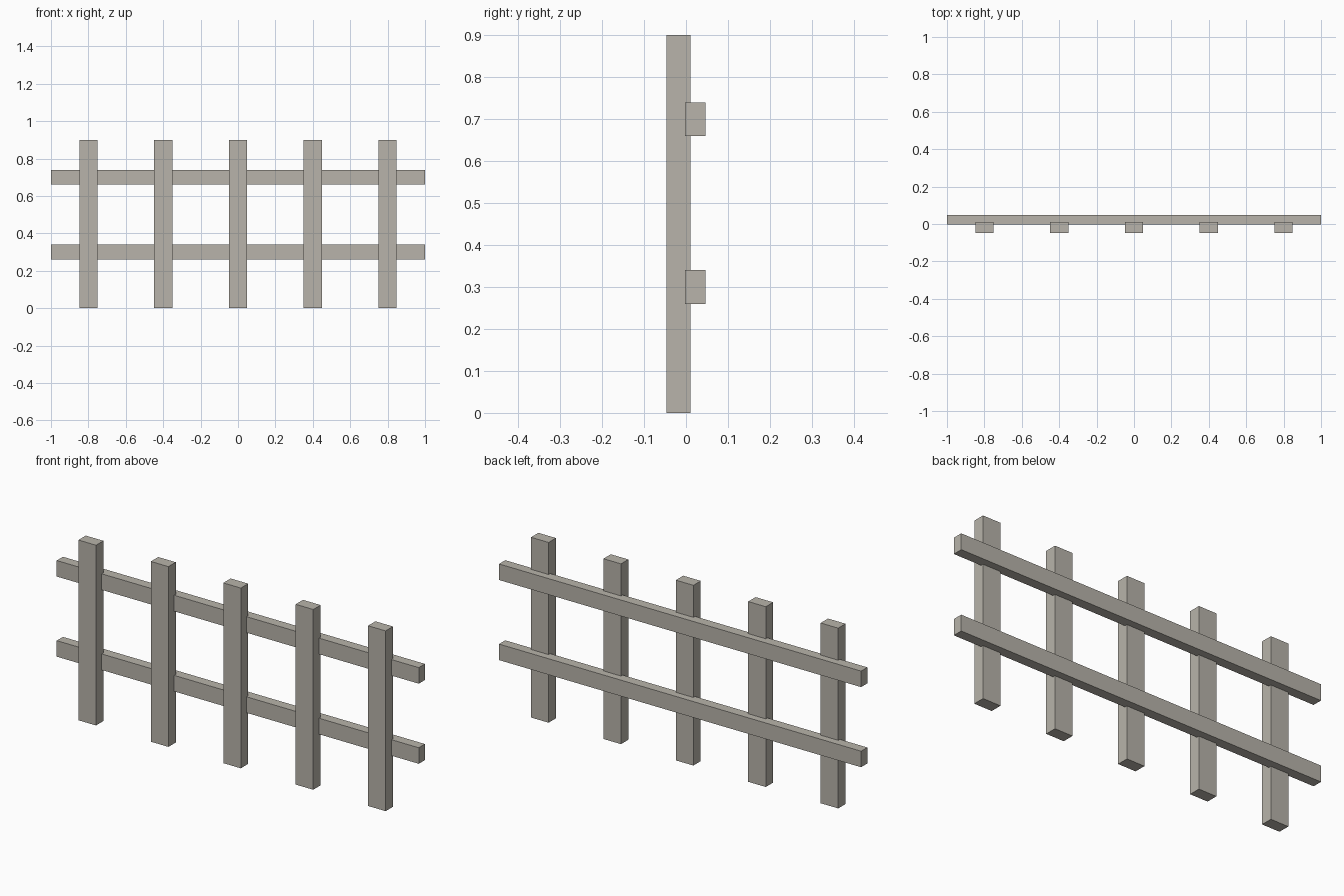
import bpy

cube = bpy.data.objects.get("Cube")
if cube:
    bpy.data.objects.remove(cube, do_unlink=True)

# Weathered grey wood
wood = bpy.data.materials.new("weathered_wood")
wood.use_nodes = True
colour = (0.48, 0.455, 0.405, 1)
wood.diffuse_color = colour
wood.node_tree.nodes["Principled BSDF"].inputs["Base Color"].default_value = colour


def board(name, centre, size):
    """Add a plain rectangular board."""
    bpy.ops.mesh.primitive_cube_add(size=1, location=centre)
    obj = bpy.context.object
    obj.name = name
    obj.scale = size
    bpy.ops.object.transform_apply(location=False, rotation=False, scale=True)
    obj.data.materials.append(wood)
    return obj


# Upright pickets along the front
for i in range(5):
    board(f"picket_{i + 1}", (0.4 * (i - 2), -0.018, 0.45), (0.097, 0.058, 0.9))

# Horizontal rails let slightly into the back of the pickets
for name, z in (("lower_rail", 0.3), ("upper_rail", 0.7)):
    board(name, (0, 0.0225, z), (2, 0.049, 0.08))
